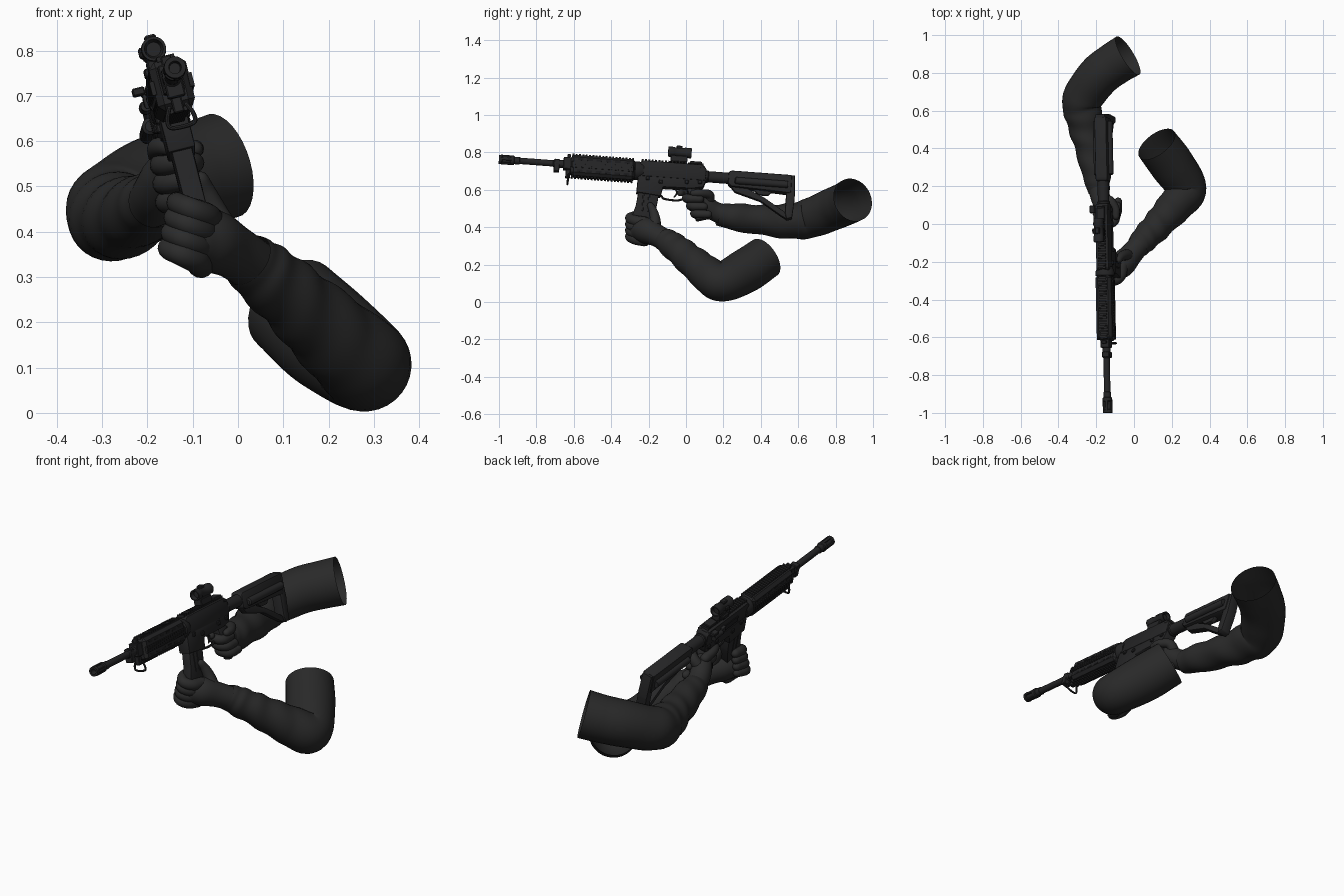
import bpy, bmesh, math
from mathutils import Vector, Matrix

def material(name, c):
    m = bpy.data.materials.new(name)
    m.diffuse_color = (*c, 1)
    return m

METAL = material("gunmetal black", (0.018, 0.018, 0.019))
DARK = material("vent black", (0.011, 0.011, 0.012))
POLY = material("polymer black", (0.020, 0.020, 0.021))
SLEEVE = material("sleeve charcoal", (0.022, 0.022, 0.022))
GLOVE = material("glove charcoal", (0.024, 0.024, 0.024))

# rifle frame: local y runs back from the muzzle, local z is rifle-up (rolled)
Y = Vector((-0.022, 1, -0.075)).normalized()
Z = Vector((-0.24, 0, 0.97))
Z = (Z - Y * Z.dot(Y)).normalized()
X = Y.cross(Z)
GUN = Matrix((X, Y, Z)).transposed().to_4x4()
GUN.translation = Vector((-0.139, -1.0, 0.763))

def finish(name, bm, mat, gun=True):
    bmesh.ops.recalc_face_normals(bm, faces=bm.faces)
    me = bpy.data.meshes.new(name)
    bm.to_mesh(me)
    bm.free()
    if gun:
        me.transform(GUN)
    me.materials.append(mat)
    ob = bpy.data.objects.new(name, me)
    bpy.context.collection.objects.link(ob)
    return ob

def boxes(name, items, mat=METAL, bevel=0.003):
    bm = bmesh.new()
    for x0, x1, y0, y1, z0, z1 in items:
        m = Matrix.Translation(((x0 + x1) / 2, (y0 + y1) / 2, (z0 + z1) / 2)) @ Matrix.Diagonal((x1 - x0, y1 - y0, z1 - z0, 1))
        bmesh.ops.create_cube(bm, size=1, matrix=m)
    if bevel:
        bmesh.ops.bevel(bm, geom=bm.edges[:], offset=bevel, segments=1, affect='EDGES')
    return finish(name, bm, mat)

def plate(name, pts, w, mat=METAL, bevel=0.005, x=0):
    """side profile (y, z) extruded to half width w"""
    bm = bmesh.new()
    f = bm.faces.new([bm.verts.new((x - w, y, z)) for y, z in pts])
    r = bmesh.ops.extrude_face_region(bm, geom=[f])
    bmesh.ops.translate(bm, verts=[v for v in r['geom'] if isinstance(v, bmesh.types.BMVert)], vec=(2 * w, 0, 0))
    if bevel:
        bmesh.ops.bevel(bm, geom=bm.edges[:], offset=bevel, segments=2, profile=0.5, affect='EDGES', clamp_overlap=True)
    return finish(name, bm, mat)

def lathe(name, prof, x=0, z=0, mat=METAL, seg=24):
    """(y, r) profile turned about an axis parallel to the barrel"""
    bm = bmesh.new()
    rings = [[bm.verts.new((x + r * math.cos(2 * math.pi * i / seg), y, z + r * math.sin(2 * math.pi * i / seg)))
              for i in range(seg)] for y, r in prof]
    for a, b in zip(rings, rings[1:]):
        for i in range(seg):
            bm.faces.new((a[i], a[(i + 1) % seg], b[(i + 1) % seg], b[i]))
    bm.faces.new(rings[0])
    bm.faces.new(rings[-1])
    return finish(name, bm, mat)

def tube(name, pts, mat, seg=16, steps=6, caps=True, wrinkle=0, gun=False):
    """smooth tapered tube through (x, y, z, r) points"""
    P = [Vector(p) for p in pts]
    P = [P[0] * 2 - P[1]] + P + [P[-1] * 2 - P[-2]]
    path = []
    for k in range(1, len(P) - 2):
        a, b, c, d = P[k - 1:k + 3]
        for s in range(steps):
            t = s / steps
            path.append(0.5 * (2 * b + (c - a) * t + (2 * a - 5 * b + 4 * c - d) * t * t + (3 * b - a - 3 * c + d) * t ** 3))
    path.append(P[-2])
    if caps:  # rounded ends
        def cap(e, n):
            d = (e.xyz - n.xyz).normalized()
            return [Vector((*(e.xyz + d * e.w * math.sin(q)), e.w * math.cos(q))) for q in (0.5, 1.0, 1.4)]
        path = cap(path[0], path[1])[::-1] + path + cap(path[-1], path[-2])
    bm = bmesh.new()
    n, rings = None, []
    for i, p in enumerate(path):
        tan = (path[min(i + 1, len(path) - 1)].xyz - path[max(i - 1, 0)].xyz).normalized()
        if n is None:
            n = tan.orthogonal().normalized()
        else:
            n = (n - tan * n.dot(tan)).normalized()
        b = tan.cross(n)
        u = i / (len(path) - 1)
        ring = []
        for j in range(seg):
            a = 2 * math.pi * j / seg
            fade = max(0, 1 - abs(u - 0.3) / 0.4)
            r = p.w * (1 + wrinkle * fade * math.sin(44 * u + 2.2 * math.sin(a + 5 * u)))
            ring.append(bm.verts.new(p.xyz + (n * math.cos(a) + b * math.sin(a)) * r))
        rings.append(ring)
    for a, b in zip(rings, rings[1:]):
        for j in range(seg):
            bm.faces.new((a[j], a[(j + 1) % seg], b[(j + 1) % seg], b[j]))
    if caps:
        bm.faces.new(rings[0])
        bm.faces.new(rings[-1])
    return finish(name, bm, mat, gun)

# barrel group
lathe("flash_hider", [(0.03, 0.012), (0, 0.014), (0, 0.024), (0.015, 0.025), (0.018, 0.02), (0.06, 0.02),
                      (0.063, 0.025), (0.08, 0.025), (0.083, 0.02), (0.11, 0.02), (0.112, 0.016)])
boxes("flash_hider_prongs", [(-0.007, 0.007, 0.01, 0.07, s * 0.021 - 0.004, s * 0.021 + 0.004) for s in (-1, 1)]
      + [(s * 0.021 - 0.004, s * 0.021 + 0.004, 0.01, 0.07, -0.007, 0.007) for s in (-1, 1)], bevel=0.001)
lathe("barrel", [(0.09, 0.017), (0.29, 0.017), (0.295, 0.021), (0.42, 0.021)])
boxes("gas_block", [(-0.02, 0.02, 0.295, 0.325, -0.045, 0.022), (-0.024, 0.024, 0.345, 0.39, -0.03, 0.035),
                    (-0.012, 0.012, 0.365, 0.382, 0.03, 0.055), (-0.012, 0.012, 0.36, 0.385, -0.075, -0.03)])
tube("sling_loop", [(-0.02, 0.375, -0.06, 0.005), (-0.03, 0.375, -0.085, 0.005), (-0.024, 0.375, -0.104, 0.005),
                    (0.024, 0.375, -0.104, 0.005), (0.03, 0.375, -0.085, 0.005), (0.02, 0.375, -0.06, 0.005)],
     METAL, seg=8, gun=True)

# railed handguard
boxes("handguard_core", [(-0.042, 0.042, 0.385, 0.73, -0.064, 0.049)], bevel=0.015)
teeth = []
for i in range(19):
    y = 0.39 + i * 0.0178
    teeth += [(-0.02, 0.02, y, y + 0.01, 0.046, 0.057), (-0.02, 0.02, y, y + 0.01, -0.072, -0.062)]
    teeth += [(s * 0.043 - 0.005, s * 0.043 + 0.005, y, y + 0.01, -0.023, 0.008) for s in (-1, 1)]
boxes("handguard_rail_teeth", teeth, bevel=0)
boxes("handguard_vents", [(s * 0.04 - 0.003, s * 0.04 + 0.003, 0.42 + i * 0.05, 0.45 + i * 0.05, z, z + 0.012)
                          for i in range(6) for z in (0.018, -0.046) for s in (-1, 1)], DARK, 0)
lathe("delta_ring", [(0.725, 0.044), (0.73, 0.05), (0.75, 0.05), (0.765, 0.044), (0.775, 0.04)], z=-0.006)

# receiver
plate("upper_receiver", [(0.755, -0.04), (0.755, 0.035), (0.77, 0.047), (1.09, 0.047), (1.11, 0.025), (1.11, -0.04)], 0.034, bevel=0.006)
boxes("top_rail_teeth", [(-0.02, 0.02, 0.762 + i * 0.0178, 0.772 + i * 0.0178, 0.044, 0.057) for i in range(19)], bevel=0)
plate("lower_receiver", [(0.748, -0.035), (0.745, -0.13), (0.875, -0.142), (0.885, -0.09), (1.04, -0.088),
                         (1.1, -0.075), (1.115, -0.03)], 0.031, bevel=0.005)
plate("ejection_port", [(0.85, -0.015), (0.85, 0.015), (0.96, 0.015), (0.96, -0.015)], 0.004, DARK, 0, x=-0.034)
plate("brass_deflector", [(0.97, -0.01), (0.97, 0.025), (1.0, 0.02), (1.0, -0.005)], 0.012, x=-0.036)
lathe("forward_assist", [(1.0, 0.012), (1.05, 0.012), (1.055, 0.015), (1.07, 0.015)], x=-0.043, z=0.0)
boxes("charging_handle", [(-0.045, 0.035, 1.075, 1.1, 0.025, 0.04), (-0.063, -0.035, 1.06, 1.1, 0.03, 0.048)])
boxes("receiver_controls", [(s * 0.033 - 0.006, s * 0.033 + 0.006, y, y + 0.02, z, z + 0.02)
                            for s in (-1, 1) for y, z in ((0.86, -0.075), (0.79, -0.06), (1.0, -0.065), (1.07, -0.06))])
boxes("rear_sight", [(-0.022, 0.022, 1.02, 1.085, 0.05, 0.065)])
tube("trigger_guard", [(0, 0.88, -0.135, 0.006), (0, 0.90, -0.15, 0.006), (0, 0.98, -0.15, 0.006), (0, 1.03, -0.11, 0.006)],
     METAL, seg=8, gun=True)
tube("trigger", [(0, 0.95, -0.085, 0.006), (0, 0.962, -0.11, 0.005), (0, 0.95, -0.135, 0.004)], METAL, seg=8, gun=True)
plate("magazine", [(0.757, -0.11), (0.868, -0.115), (0.858, -0.2), (0.835, -0.295), (0.727, -0.275), (0.747, -0.2)], 0.023, METAL, 0.004)
boxes("magazine_ribs", [(s * 0.022 - 0.003, s * 0.022 + 0.003, y, y + 0.008, -0.23, -0.14) for s in (-1, 1) for y in (0.78, 0.81)], bevel=0.001)
plate("pistol_grip", [(1.01, -0.08), (1.085, -0.08), (1.14, -0.24), (1.075, -0.26)], 0.022, POLY, 0.01)

# optic
boxes("optic_mount", [(-0.022, 0.022, 0.915, 1.005, 0.055, 0.09), (-0.032, -0.02, 0.935, 0.985, 0.055, 0.075)])
lathe("optic_body", [(0.92, 0.016), (0.90, 0.021), (0.90, 0.027), (0.93, 0.028), (0.935, 0.025), (0.985, 0.025),
                     (0.99, 0.028), (1.025, 0.027), (1.025, 0.021), (1.01, 0.016)], z=0.112)
boxes("optic_turrets", [(-0.013, 0.013, 0.942, 0.975, 0.13, 0.147), (-0.033, -0.02, 0.945, 0.972, 0.1, 0.124)], bevel=0.004)

# buffer tube and stock
lathe("buffer_tube", [(1.1, 0.03), (1.12, 0.034), (1.125, 0.03), (1.4, 0.03)], z=-0.01)
plate("stock_body", [(1.23, 0.02), (1.245, 0.028), (1.57, 0.028), (1.57, -0.075), (1.5, -0.07), (1.25, -0.06), (1.23, -0.045)], 0.033, POLY, 0.01)
for s in (-1, 1):
    lathe("stock_side_tube", [(1.265, 0.012), (1.27, 0.019), (1.55, 0.019)], x=s * 0.034, z=-0.028, mat=POLY, seg=16)
plate("butt_plate", [(1.545, 0.02), (1.585, 0.029), (1.592, -0.1), (1.585, -0.205), (1.555, -0.215), (1.545, -0.18)], 0.027, POLY, 0.006)
plate("stock_strut", [(1.24, -0.05), (1.31, -0.05), (1.43, -0.105), (1.56, -0.185), (1.56, -0.215), (1.53, -0.2), (1.41, -0.125), (1.27, -0.085)], 0.017, POLY, 0.004)
plate("stock_lever", [(1.36, -0.06), (1.47, -0.065), (1.45, -0.09), (1.4, -0.09)], 0.012, POLY, 0.003)

# sleeves, open at the shoulder end
tube("right_sleeve", [(-0.185, 0.17, 0.467, 0.057), (-0.2, 0.26, 0.455, 0.072), (-0.235, 0.42, 0.437, 0.082),
                      (-0.265, 0.56, 0.434, 0.096), (-0.273, 0.66, 0.447, 0.106), (-0.19, 0.78, 0.495, 0.113),
                      (-0.105, 0.847, 0.523, 0.115), (-0.032, 0.892, 0.546, 0.118)], SLEEVE, seg=32, steps=9, caps=False, wrinkle=0.05)
tube("left_sleeve", [(0.02, -0.12, 0.338, 0.062), (0.06, -0.075, 0.305, 0.072), (0.13, 0.0, 0.245, 0.080),
                     (0.21, 0.09, 0.17, 0.093), (0.278, 0.185, 0.108, 0.105), (0.20, 0.315, 0.165, 0.118),
                     (0.12, 0.423, 0.237, 0.115)], SLEEVE, seg=32, steps=10, caps=False, wrinkle=0.05)

# right glove around the grip
tube("right_palm", [(-0.19, 0.21, 0.463, 0.056), (-0.18, 0.15, 0.487, 0.052), (-0.165, 0.105, 0.52, 0.05),
                    (-0.155, 0.075, 0.545, 0.042)], GLOVE, seg=24)
for i in range(3):
    y, z, x = i * 0.022, 0.555 - i * 0.041, i * 0.006
    tube("right_finger", [(-0.17 + x, 0.08 + y, z - 0.008, 0.025), (-0.165 + x, 0.025 + y, z - 0.006, 0.026), (-0.13 + x, 0.002 + y, z, 0.024),
                          (-0.1 + x, 0.02 + y, z - 0.002, 0.023), (-0.096 + x, 0.075 + y, z - 0.004, 0.021)], GLOVE, seg=14)
tube("right_index_finger", [(-0.175, 0.09, 0.57, 0.024), (-0.178, 0.03, 0.585, 0.022), (-0.16, -0.015, 0.588, 0.02),
                            (-0.135, -0.03, 0.583, 0.018)], GLOVE, seg=14)
tube("right_thumb", [(-0.165, 0.12, 0.53, 0.03), (-0.13, 0.125, 0.572, 0.025), (-0.098, 0.08, 0.582, 0.021),
                     (-0.095, 0.04, 0.582, 0.018)], GLOVE, seg=14)

# left glove around the magazine
tube("left_palm", [(0.045, -0.09, 0.318, 0.058), (-0.01, -0.155, 0.355, 0.06), (-0.06, -0.21, 0.38, 0.07),
                   (-0.098, -0.248, 0.385, 0.06)], GLOVE, seg=24)
for i in range(4):
    z, x = 0.462 - i * 0.033, -i * 0.007
    tube("left_finger", [(-0.06 + x, -0.22, z - 0.036, 0.03), (-0.072 + x, -0.275, z - 0.026, 0.029), (-0.105 + x, -0.3, z - 0.012, 0.026),
                         (-0.132 + x, -0.27, z, 0.024), (-0.136 + x * 0.5, -0.215, z + 0.006, 0.021)], GLOVE, seg=14)
tube("left_thumb", [(-0.03, -0.17, 0.395, 0.036), (-0.05, -0.165, 0.44, 0.029), (-0.07, -0.175, 0.485, 0.023),
                    (-0.082, -0.19, 0.515, 0.018)], GLOVE, seg=14)

# smooth shading with crisp edges
bpy.ops.object.select_all(action='SELECT')
bpy.context.view_layer.objects.active = bpy.context.scene.objects[0]
bpy.ops.object.shade_smooth_by_angle(angle=math.radians(35))
